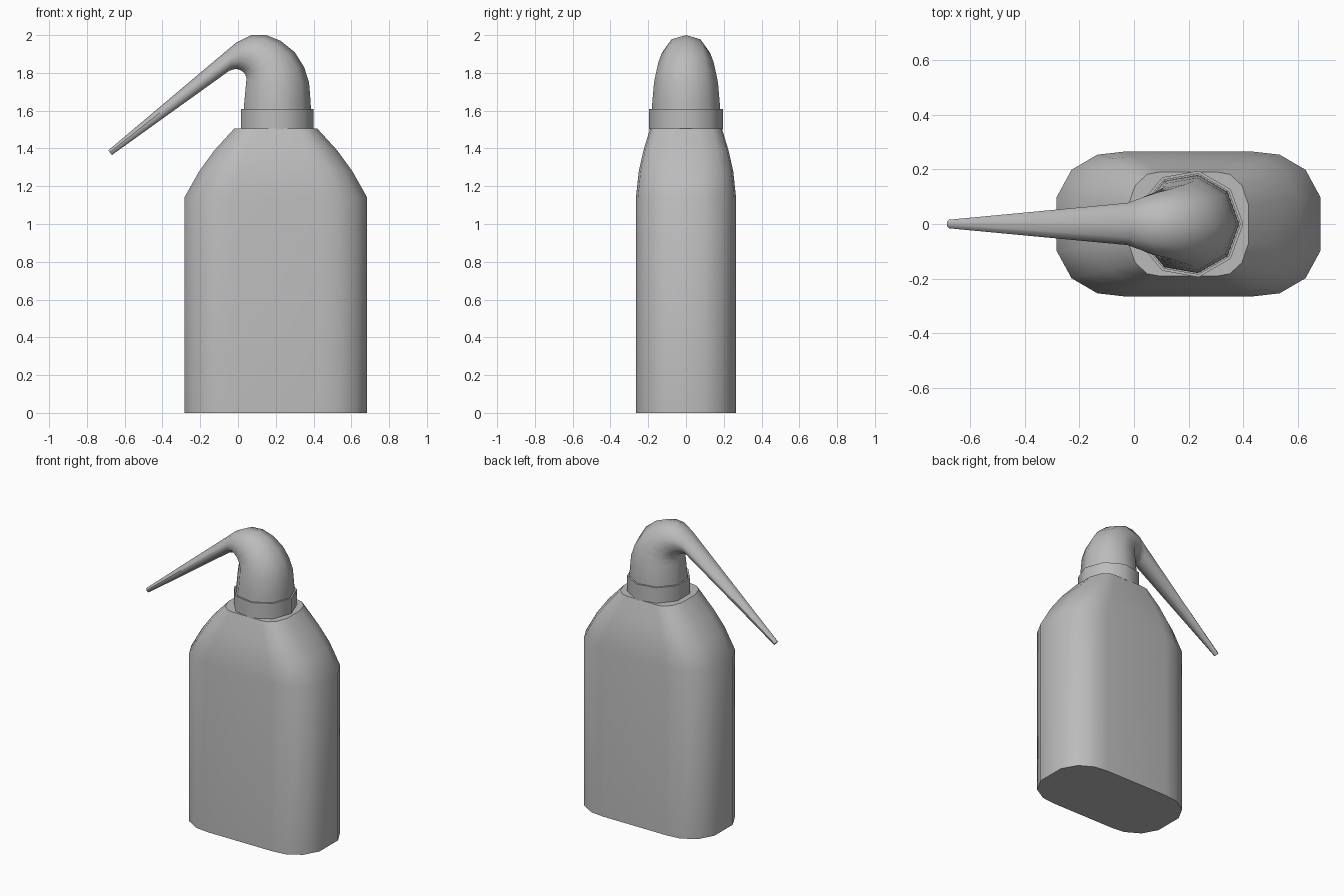
import bpy, bmesh, math
from mathutils import Vector

cube = bpy.data.objects.get("Cube")
if cube:
    bpy.data.objects.remove(cube, do_unlink=True)

CX = 0.2          # axis of the bottle and collar
SIDES = 9

grey = bpy.data.materials.new("plain grey")
grey.use_nodes = True
grey.diffuse_color = (0.5, 0.5, 0.5, 1)
grey.node_tree.nodes["Principled BSDF"].inputs["Base Color"].default_value = (0.5, 0.5, 0.5, 1)


def loft(name, rings, smooth):
    """Skin a list of equal-length point rings and cap both ends."""
    bm = bmesh.new()
    loops = [[bm.verts.new(p) for p in ring] for ring in rings]
    n = len(loops[0])
    for a, b in zip(loops, loops[1:]):
        for i in range(n):
            j = (i + 1) % n
            bm.faces.new((a[i], a[j], b[j], b[i]))
    bm.faces.new(loops[0][::-1])
    bm.faces.new(loops[-1])
    bmesh.ops.recalc_face_normals(bm, faces=bm.faces)
    mesh = bpy.data.meshes.new(name)
    bm.to_mesh(mesh)
    bm.free()
    mesh.materials.append(grey)
    obj = bpy.data.objects.new(name, mesh)
    bpy.context.collection.objects.link(obj)
    bpy.ops.object.select_all(action='DESELECT')
    obj.select_set(True)
    bpy.context.view_layer.objects.active = obj
    bpy.ops.object.shade_smooth_by_angle(angle=math.radians(smooth))
    return obj


def polygon(centre, u, v, r):
    """Regular ring in the plane of u and v, with a corner on u."""
    angles = [2 * math.pi * i / SIDES for i in range(SIDES)]
    return [centre + r * (u * math.cos(a) + v * math.sin(a)) for a in angles]


# Bottle: rounded oblong section, narrowing over the shoulder to the neck
quarter = [(1, 0.37), (0.887, 0.75), (0.69, 0.96), (0.495, 1)]
outline = (quarter + [(-x, y) for x, y in quarter[::-1]]
           + [(-x, -y) for x, y in quarter] + [(x, -y) for x, y in quarter[::-1]])
levels = [(0, 0.484, 0.265), (1.14, 0.484, 0.265), (1.28, 0.405, 0.25),
          (1.39, 0.325, 0.225), (1.505, 0.22, 0.19)]
loft("bottle_body", [[(CX + x * hx, y * hy, z) for x, y in outline]
                     for z, hx, hy in levels], 40)

# Screw collar with a thin raised rim
X, Y = Vector((1, 0, 0)), Vector((0, 1, 0))
loft("screw_collar", [polygon(Vector((CX + 0.003, 0, z)), X, Y, r)
                      for z, r in [(1.5, 0.198), (1.61, 0.198), (1.61, 0.187), (1.57, 0.187)]], 50)

# Bent spout: outer and inner edge of each cross-section in the x-z plane
edges = [((0.387, 1.52), (0.03, 1.52)), ((0.385, 1.64), (0.033, 1.64)),
         ((0.376, 1.75), (0.042, 1.74)), ((0.35, 1.83), (0.045, 1.77)),
         ((0.3, 1.91), (0.04, 1.788)), ((0.225, 1.97), (0.03, 1.803)),
         ((0.15, 2.0), (0.012, 1.815)), ((0.07, 2.0), (-0.01, 1.822)),
         ((-0.01, 1.96), (-0.045, 1.812)), ((-0.685, 1.39), (-0.672, 1.363))]
rings = []
for k, (o, i) in enumerate(edges):
    outer, inner = Vector((o[0], 0, o[1])), Vector((i[0], 0, i[1]))
    if k == len(edges) - 1:      # squared-off tip
        inner = outer + Vector((0.017, 0, -0.027))
    across = outer - inner
    r = across.length / (1 + math.cos(math.pi / SIDES))
    u = across.normalized()
    rings.append(polygon(outer - u * r, u, Y, r))
# keep the tip facing along the straight run of the spout
tip = Vector((-0.677, 0, 1.377))
run = (tip - Vector((-0.03, 0, 1.886))).normalized()
rings[-1] = polygon(tip, Y.cross(run) * (1 if Y.cross(run).z > 0 else -1), Y, 0.016)
loft("bent_spout", rings, 50)
